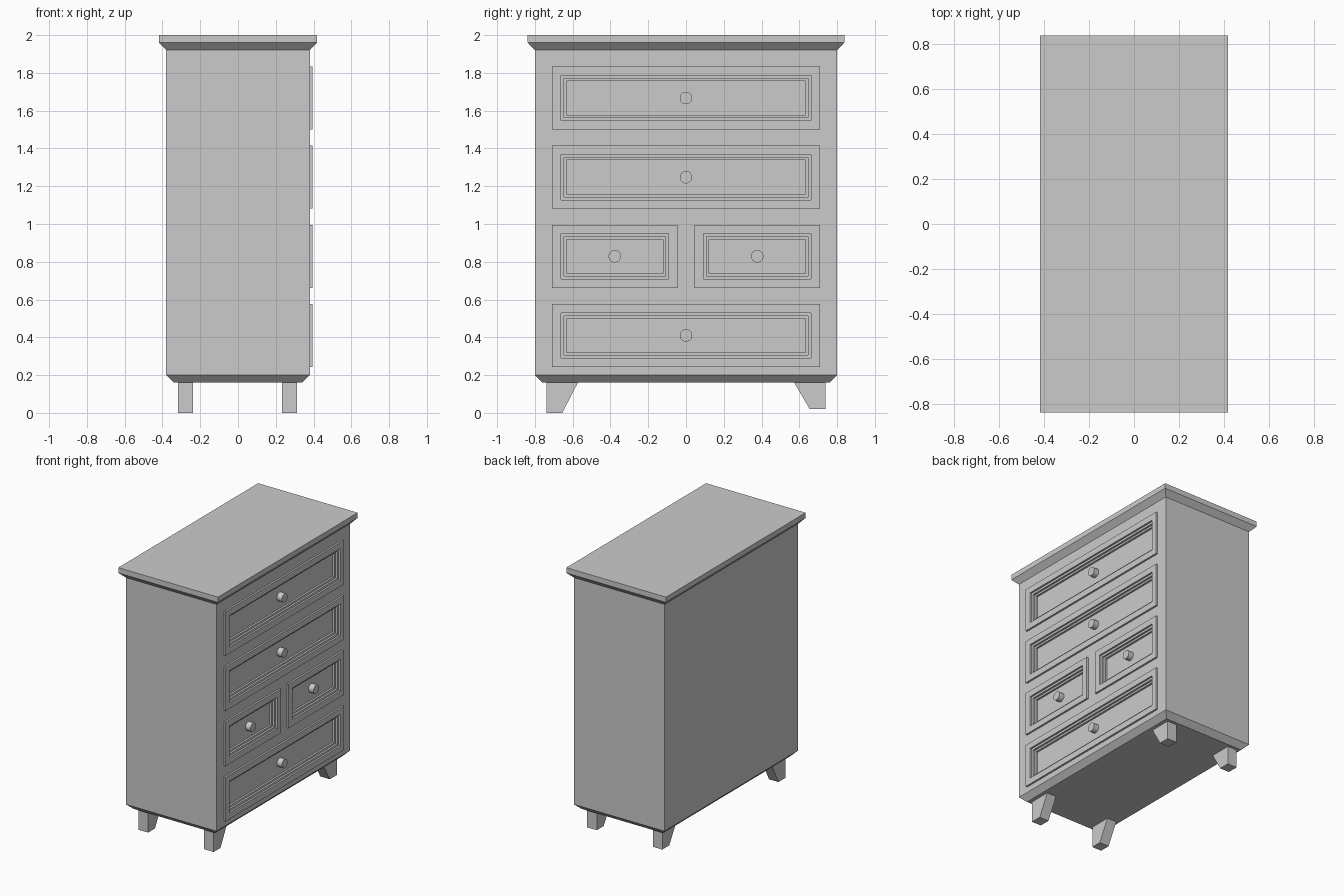
import bpy, bmesh, math

if "Cube" in bpy.data.objects:
    bpy.data.objects.remove(bpy.data.objects["Cube"])


def loft(name, rings):
    """Closed solid joining a list of four-point rings."""
    bm = bmesh.new()
    loops = [[bm.verts.new(p) for p in ring] for ring in rings]
    for a, b in zip(loops, loops[1:]):
        for i in range(4):
            j = (i + 1) % 4
            bm.faces.new((a[i], a[j], b[j], b[i]))
    bm.faces.new(loops[0])
    bm.faces.new(loops[-1])
    bmesh.ops.recalc_face_normals(bm, faces=bm.faces)
    mesh = bpy.data.meshes.new(name)
    bm.to_mesh(mesh)
    bm.free()
    obj = bpy.data.objects.new(name, mesh)
    bpy.context.collection.objects.link(obj)
    return obj


def flat_ring(z, x0, x1, y0, y1):
    return [(x0, y0, z), (x1, y0, z), (x1, y1, z), (x0, y1, z)]


def front_ring(x, box, inset):
    y0, y1, z0, z1 = box
    y0, y1, z0, z1 = y0 + inset, y1 - inset, z0 + inset, z1 - inset
    return [(x, y0, z0), (x, y1, z0), (x, y1, z1), (x, y0, z1)]


# Cabinet body with chamfered base
body = loft("cabinet_body", [flat_ring(z, -hx, hx, -hy, hy) for z, hx, hy in
                             [(0.16, 0.34, 0.76), (0.20, 0.38, 0.80), (1.92, 0.38, 0.80)]])

# Top board with flared moulding below it
loft("top_board", [flat_ring(z, -hx, hx, -hy, hy) for z, hx, hy in
                   [(1.92, 0.38, 0.80), (1.96, 0.418, 0.838), (2.0, 0.418, 0.838)]])

# Drawers: raised frame, then stepped recess down to the panel
drawers = {
    "bottom_drawer": (-0.71, 0.71, 0.243, 0.577),
    "small_drawer_left": (-0.71, -0.045, 0.662, 0.996),
    "small_drawer_right": (0.045, 0.71, 0.662, 0.996),
    "upper_drawer": (-0.71, 0.71, 1.081, 1.415),
    "top_drawer": (-0.71, 0.71, 1.50, 1.834),
}
steps = [(0.34, 0), (0.394, 0), (0.394, 0.047), (0.38, 0.047), (0.38, 0.063),
         (0.365, 0.063), (0.365, 0.077), (0.35, 0.077)]
for name, box in drawers.items():
    loft(name, [front_ring(x, box, inset) for x, inset in steps])

    # Opening in the body behind the drawer
    cutter = loft(name + "_cutter", [front_ring(x, box, 0.01) for x in (0.342, 0.5)])
    cutter.hide_render = True
    cutter.hide_set(True)
    mod = body.modifiers.new(name + "_opening", 'BOOLEAN')
    mod.operation = 'DIFFERENCE'
    mod.solver = 'EXACT'
    mod.object = cutter

    # Round knob
    bpy.ops.mesh.primitive_cylinder_add(
        vertices=32, radius=0.033, depth=0.044, rotation=(0, math.pi / 2, 0),
        location=(0.37, (box[0] + box[1]) / 2, (box[2] + box[3]) / 2))
    knob = bpy.context.object
    knob.name = name + "_knob"
    bpy.ops.object.shade_smooth_by_angle(angle=math.radians(40))

# Tapered legs, straight on the outside and sloping inside
for sx, x0 in (("back", -0.318), ("front", 0.232)):
    for sy, s, z in (("left", -1, 0.0), ("right", 1, 0.02)):
        x1 = x0 + 0.08
        loft(f"{sx}_{sy}_leg", [flat_ring(z, x0, x1, s * 0.655, s * 0.738),
                                flat_ring(0.165, x0, x1, s * 0.57, s * 0.738)])
